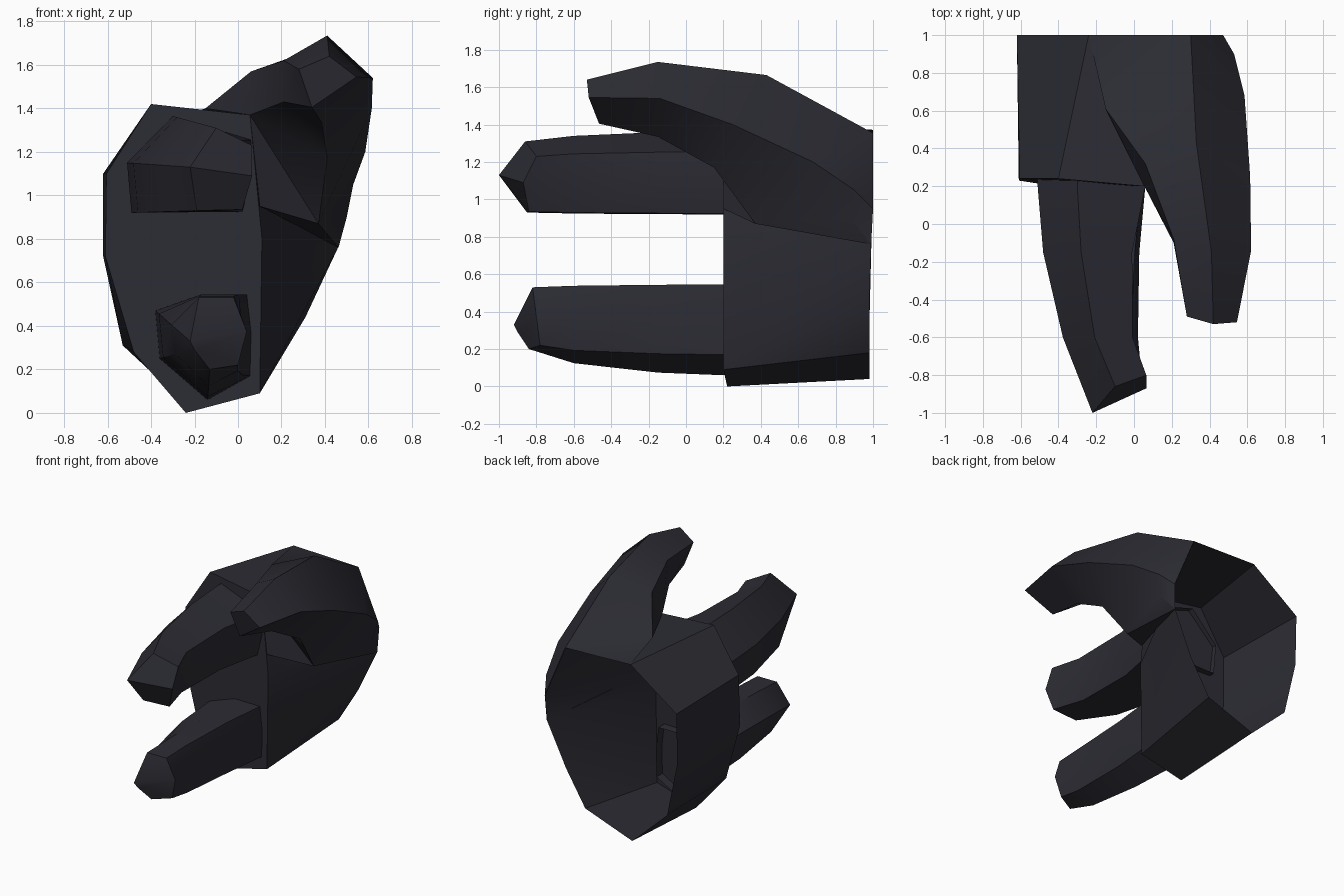
import bpy, bmesh, math

if "Cube" in bpy.data.objects:
    bpy.data.objects.remove(bpy.data.objects["Cube"])

mat = bpy.data.materials.new("charcoal")
mat.diffuse_color = (0.025, 0.025, 0.034, 1)
mat.use_nodes = True
mat.node_tree.nodes["Principled BSDF"].inputs["Base Color"].default_value = mat.diffuse_color


def finish(name, bm):
    bmesh.ops.recalc_face_normals(bm, faces=bm.faces)
    me = bpy.data.meshes.new(name)
    bm.to_mesh(me)
    bm.free()
    me.materials.append(mat)
    ob = bpy.data.objects.new(name, me)
    bpy.context.collection.objects.link(ob)
    bpy.ops.object.select_all(action='DESELECT')
    ob.select_set(True)
    bpy.context.view_layer.objects.active = ob
    bpy.ops.object.shade_smooth_by_angle(angle=math.radians(32))
    return ob


def rail(*pts):
    return [bm.verts.new(p) for p in pts]


# Palm: tube from a flat front to an open wrist; both rims run from the top
# ridge, down the left side and back up the right side
bm = bmesh.new()
front = rail((-.40, .24, 1.42), (-.605, .24, 1.10), (-.61, .23, .72), (-.48, .21, .28),
             (-.24, .22, 0), (.10, .20, .09), (.11, .20, .80), (.055, .20, 1.37))
wrist = rail((-.24, 1, 1.37), (-.62, 1, 1.10), (-.62, .99, .72), (-.53, .98, .31),
             (-.24, .98, .04), (.15, .98, .18), (.31, .98, .44), (.46, .99, .76),
             (.47, 1, .95), (.30, 1, 1.35))
faces = [front, (front[7], front[0], wrist[0], wrist[9])]
faces += [(front[i], front[i + 1], wrist[i + 1], wrist[i]) for i in range(5)]
faces += [(front[5], wrist[6], wrist[5]), (front[5], front[6], wrist[7], wrist[6]),
          (front[6], wrist[8], wrist[7]), (front[6], front[7], wrist[9], wrist[8])]
for f in faces:
    bm.faces.new(f)
finish("palm", bm)

# Thumb: shell growing out of the right side of the palm
bm = bmesh.new()
ridge = rail((.42, -.53, 1.64), (.41, -.15, 1.735), (.33, .43, 1.665), (.30, 1, 1.355))
outer = rail((.545, -.52, 1.545), (.62, -.14, 1.54), (.615, .25, 1.40), (.585, .68, 1.20),
             (.53, .90, 1.05), (.472, 1, .95))
inner = rail((.28, -.49, 1.58), (.21, -.08, 1.62), (.06, .32, 1.57), (-.15, .61, 1.40))
under = rail((.34, -.465, 1.405), (.385, -.15, 1.335), (.41, .15, 1.17), (.37, .37, .87))
pad, web, back, side, low, edge = rail((.21, -.10, 1.43), (.055, .20, 1.37), (-.24, 1, 1.372),
                                       (.50, .88, .90), (.462, .99, .76), (.10, .20, .95))
# top
faces = [(back, inner[3], ridge[3]), (inner[3], inner[2], ridge[2], ridge[3])]
faces += [(inner[i], inner[i + 1], ridge[i + 1], ridge[i]) for i in range(2)]
# outside
faces += [(ridge[i], ridge[i + 1], outer[i + 1], outer[i]) for i in range(2)]
faces += [(ridge[2], ridge[3], outer[3], outer[2]), (ridge[3], outer[4], outer[3]),
          (ridge[3], outer[5], outer[4])]
faces += [(outer[i], outer[i + 1], under[i + 1], under[i]) for i in range(3)]
faces += [(under[3], outer[3], outer[4], side), (side, outer[4], outer[5]),
          (side, outer[5], low), (under[3], side, low), (under[3], low, edge)]
# inside and tip
faces += [(inner[0], inner[1], pad, under[0]), (under[0], pad, under[1]),
          (inner[1], inner[2], web, pad), (inner[2], inner[3], web),
          (pad, web, under[2], under[1]), (web, under[3], under[2]), (web, edge, under[3]),
          (inner[0], ridge[0], outer[0], under[0])]
for f in faces:
    bm.faces.new(f)
finish("thumb", bm)


# Fingers: sections blended from a base outline to a slanted tip, curling inwards
def finger(name, base, tip, dip, splits):
    bm = bmesh.new()
    rings = []
    for y, t, d in ((.27, 0, 0), (.20, 0, 0), (-.15, .1, dip), (-.60, .46, dip)):
        ring = []
        for (bx, bz), (tx, ty, tz) in zip(base, tip):
            x = bx + (tx - bx) * t - (d if bx > -.1 else 0)
            ring.append(bm.verts.new((x, y, bz + (tz - bz) * t)))
        rings.append(ring)
    rings.append([bm.verts.new(p) for p in tip])
    n = len(base)
    for a, b in zip(rings, rings[1:]):
        for i in range(n):
            j = (i + 1) % n
            bm.faces.new((a[i], a[j], b[j], b[i]))
    for s in splits:
        bm.faces.new([rings[-1][i] for i in s])
    finish(name, bm)


finger("upper_finger",
       [(-.51, 1.15), (-.30, 1.365), (.06, 1.255), (.06, 1.09), (.02, .925), (-.49, .92)],
       [(-.22, -1, 1.13), (-.10, -.86, 1.31), (.065, -.80, 1.23), (.065, -.87, 1.09),
        (.02, -.84, .935), (-.19, -.85, .93)],
       .07, [(0, 1, 2, 3), (0, 3, 4, 5)])
finger("lower_finger",
       [(-.38, .47), (-.17, .545), (.04, .545), (.06, .37), (.055, .17), (-.14, .06), (-.36, .25)],
       [(-.22, -.92, .33), (-.18, -.82, .53), (-.02, -.82, .53), (.04, -.80, .375),
        (.0, -.78, .22), (-.13, -.84, .20), (-.20, -.90, .29)],
       .03, [(0, 1, 2, 3), (0, 3, 4, 5, 6)])
